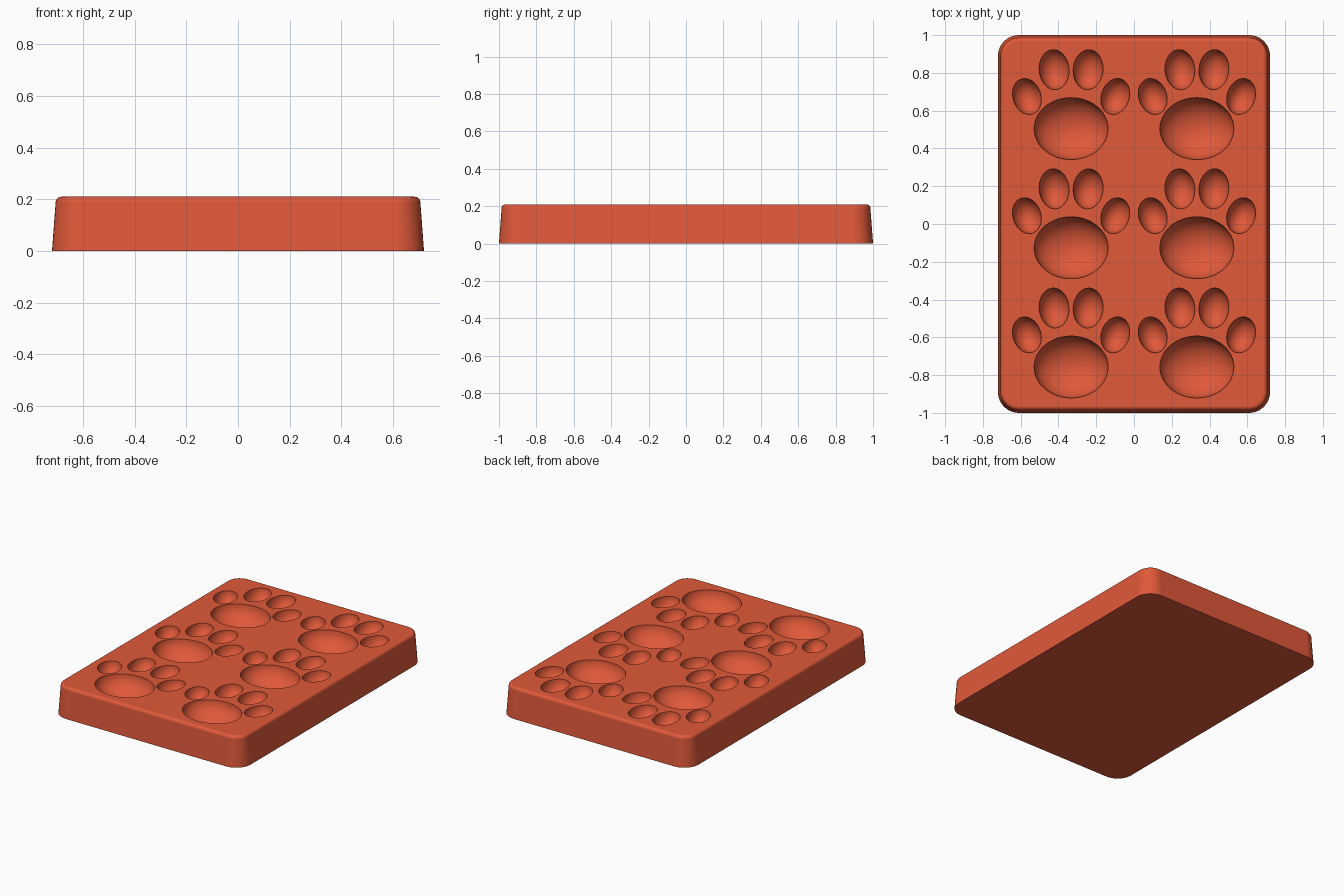
import bpy, bmesh, math
from mathutils import Matrix, Vector

cube = bpy.data.objects.get("Cube")
if cube:
    bpy.data.objects.remove(cube, do_unlink=True)

HALF_X, HALF_Y, HEIGHT = 0.72, 1.0, 0.21
CORNER, DRAFT, EDGE = 0.11, 0.014, 0.022

# Single red material
red = bpy.data.materials.new("warm_red")
red.use_nodes = True
colour = (0.75, 0.1, 0.042, 1)
red.diffuse_color = colour
red.node_tree.nodes["Principled BSDF"].inputs["Base Color"].default_value = colour


def make_object(name, bm):
    bmesh.ops.recalc_face_normals(bm, faces=bm.faces)
    mesh = bpy.data.meshes.new(name)
    bm.to_mesh(mesh)
    bm.free()
    mesh.materials.append(red)
    obj = bpy.data.objects.new(name, mesh)
    bpy.context.collection.objects.link(obj)
    return obj


def rounded_ring(bm, inset, z, steps=10):
    """Loop of vertices around a rounded rectangle."""
    radius = CORNER - inset
    ring = []
    for quarter, (sx, sy) in enumerate([(1, 1), (-1, 1), (-1, -1), (1, -1)]):
        for i in range(steps + 1):
            a = (quarter + i / steps) * math.pi / 2
            ring.append(bm.verts.new((sx * (HALF_X - CORNER) + radius * math.cos(a),
                                      sy * (HALF_Y - CORNER) + radius * math.sin(a), z)))
    return ring


# Tapered block with a rounded top edge
bm = bmesh.new()
layers = [(0, 0)]
for i in range(7):
    a = i / 6 * math.pi / 2
    layers.append((DRAFT + EDGE * (1 - math.cos(a)), HEIGHT - EDGE * (1 - math.sin(a))))
rings = [rounded_ring(bm, inset, z) for inset, z in layers]
for low, high in zip(rings, rings[1:]):
    for i in range(len(low)):
        j = (i + 1) % len(low)
        bm.faces.new((low[i], low[j], high[j], high[i]))
bm.faces.new(rings[0][::-1])
bm.faces.new(rings[-1])
tray = make_object("mould_tray", bm)


def hollow(bm, x, y, size, tilt=0):
    """Ellipsoid centred on the top surface."""
    matrix = (Matrix.Translation((x, y, HEIGHT))
              @ Matrix.Rotation(math.radians(tilt), 4, "Z")
              @ Matrix.Diagonal(Vector(size)).to_4x4())
    bmesh.ops.create_uvsphere(bm, u_segments=48, v_segments=25, radius=1, matrix=matrix)


# Paw hollows: one large pad and four toes each
bm = bmesh.new()
for px in (-0.333, 0.333):
    for row in (-1, 0, 1):
        py = -0.126 + 0.631 * row
        hollow(bm, px, py, (0.196, 0.164, 0.13))
        for side in (-1, 1):
            hollow(bm, px + side * 0.09, py + 0.312, (0.079, 0.106, 0.09), -5 * side)
            hollow(bm, px + side * 0.234, py + 0.17, (0.074, 0.097, 0.09), -18 * side)
cutter = make_object("paw_cutter", bm)
cutter.hide_render = True

# Cut the hollows, then shade
cut = tray.modifiers.new("paw_hollows", "BOOLEAN")
cut.operation = "DIFFERENCE"
cut.solver = "EXACT"
cut.object = cutter
bpy.ops.object.select_all(action="DESELECT")
tray.select_set(True)
bpy.context.view_layer.objects.active = tray
bpy.ops.object.modifier_apply(modifier=cut.name)
bpy.data.objects.remove(cutter, do_unlink=True)
bpy.ops.object.shade_smooth_by_angle(angle=math.radians(35))
weighted = tray.modifiers.new("even_shading", "WEIGHTED_NORMAL")
weighted.keep_sharp = True
